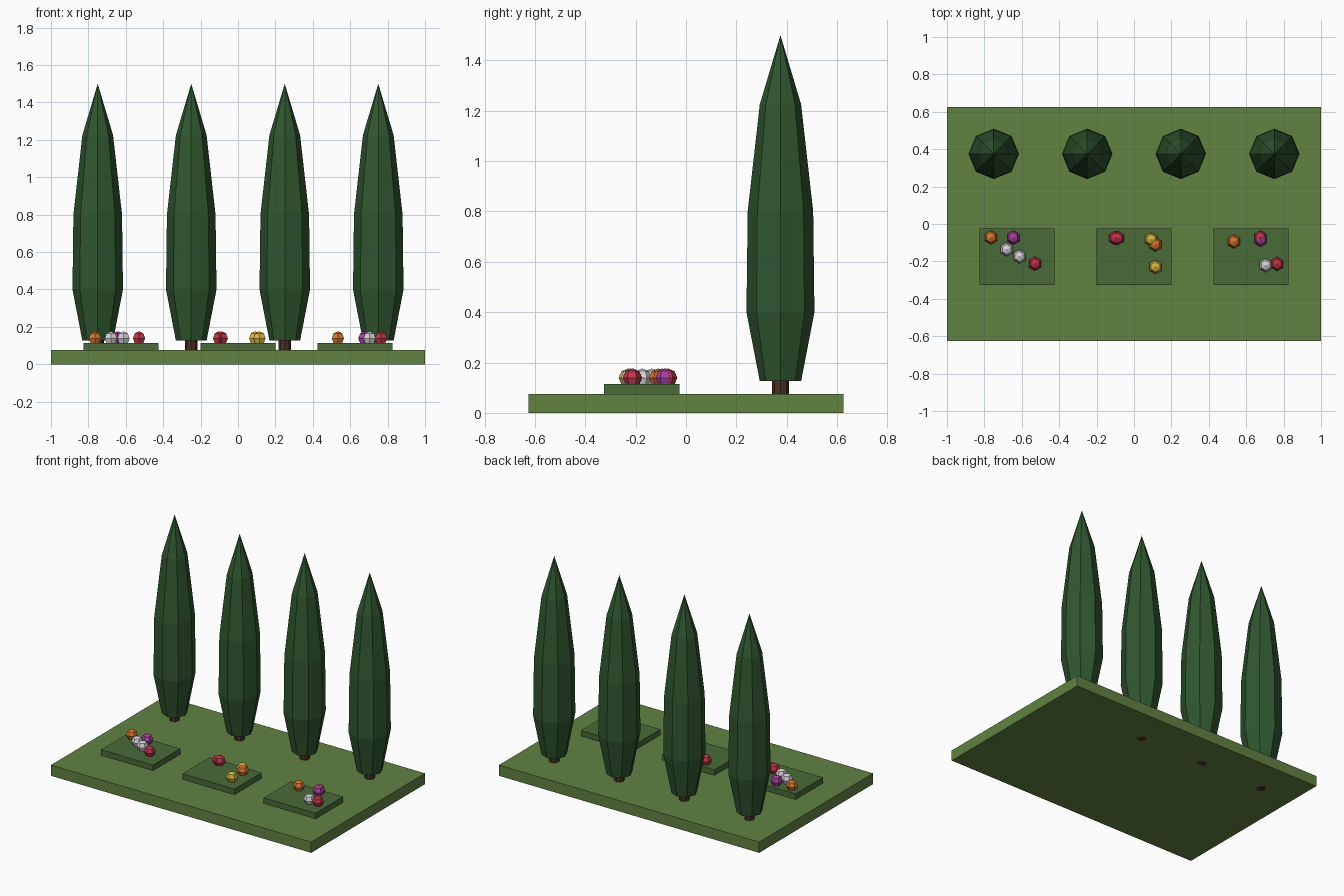
import bpy, bmesh, math

if "Cube" in bpy.data.objects:
    bpy.data.objects.remove(bpy.data.objects["Cube"])


def lin(c):
    return c / 12.92 if c <= 0.04045 else ((c + 0.055) / 1.055) ** 2.4


def material(name, r, g, b):
    m = bpy.data.materials.new(name)
    m.diffuse_color = (lin(r / 255), lin(g / 255), lin(b / 255), 1)
    m.use_nodes = True
    m.node_tree.nodes["Principled BSDF"].inputs["Base Color"].default_value = m.diffuse_color
    return m


def finish(name, bm, mat, loc):
    bmesh.ops.recalc_face_normals(bm, faces=bm.faces[:])
    me = bpy.data.meshes.new(name)
    bm.to_mesh(me)
    bm.free()
    me.materials.append(mat)
    ob = bpy.data.objects.new(name, me)
    ob.location = loc
    bpy.context.collection.objects.link(ob)
    return ob


def box(name, size, loc, mat):
    bm = bmesh.new()
    bmesh.ops.create_cube(bm, size=1)
    bmesh.ops.scale(bm, vec=size, verts=bm.verts[:])
    return finish(name, bm, mat, loc)


def lathe(name, profile, sides, loc, mat):
    """Faceted solid from (radius, height) points, first corner on the y axis."""
    bm = bmesh.new()
    rings = []
    for r, z in profile:
        n = sides if r > 0 else 1
        rings.append([bm.verts.new((r * math.sin(math.tau * i / sides),
                                    -r * math.cos(math.tau * i / sides), z)) for i in range(n)])
    for a, b in zip(rings, rings[1:]):
        for i in range(sides):
            j = (i + 1) % sides
            if len(a) == 1:
                bm.faces.new((a[0], b[j], b[i]))
            elif len(b) == 1:
                bm.faces.new((a[i], a[j], b[0]))
            else:
                bm.faces.new((a[i], a[j], b[j], b[i]))
    for ring in (rings[0], rings[-1]):
        if len(ring) > 1:
            bm.faces.new(ring)
    return finish(name, bm, mat, loc)


grass = material("grass", 98, 130, 66)
bed_green = material("bed_green", 74, 106, 56)
bark = material("bark", 74, 48, 34)
leaf = material("leaf", 48, 86, 48)
petals = {
    "red": material("red_petals", 190, 52, 72),
    "orange": material("orange_petals", 212, 118, 48),
    "yellow": material("yellow_petals", 216, 178, 66),
    "purple": material("purple_petals", 166, 62, 160),
    "white": material("white_petals", 214, 210, 216),
}

# Lawn slab
box("lawn", (2, 1.25, 0.075), (0, 0, 0.0375), grass)

# Row of cypress trees
for x in (-0.75, -0.25, 0.25, 0.75):
    lathe("tree_trunk", [(0.033, 0), (0.033, 0.14)], 8, (x, 0.375, 0), bark)
    lathe("tree_foliage", [(0.082, 0.126), (0.135, 0.4), (0.13, 0.8),
                           (0.082, 1.225), (0, 1.5)], 8, (x, 0.375, 0), leaf)

# Flower beds
for x in (-0.625, 0, 0.625):
    box("flower_bed", (0.4, 0.3, 0.04), (x, -0.175, 0.094), bed_green)

# Flower heads, partly sunk into the beds
flowers = [
    ("orange", -0.765, -0.072), ("purple", -0.645, -0.073), ("white", -0.68, -0.136),
    ("white", -0.612, -0.174), ("red", -0.529, -0.212),
    ("red", -0.101, -0.075), ("red", -0.087, -0.075), ("yellow", 0.092, -0.083),
    ("orange", 0.114, -0.11), ("yellow", 0.115, -0.23),
    ("orange", 0.534, -0.094), ("red", 0.676, -0.072), ("purple", 0.677, -0.084),
    ("white", 0.704, -0.221), ("red", 0.765, -0.214),
]
R = 0.0375
ball = [(0, -R), (R * 0.707, -R * 0.707), (R, 0), (R * 0.707, R * 0.707), (0, R)]
for colour, x, y in flowers:
    lathe("flower_" + colour, ball, 6, (x, y, 0.139), petals[colour])
